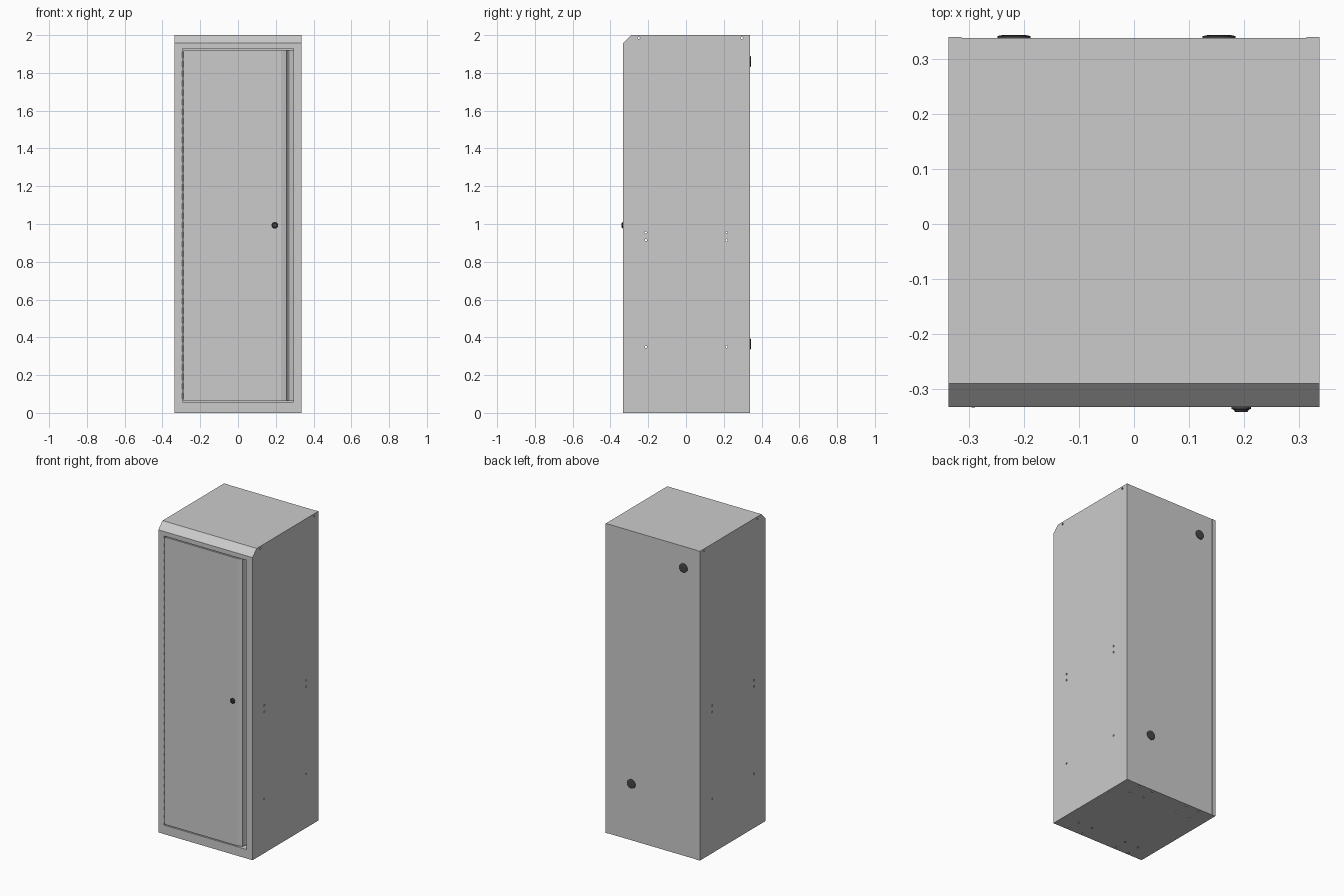
import bpy, bmesh, math
from mathutils import Matrix, Vector

if "Cube" in bpy.data.objects:
    bpy.data.objects.remove(bpy.data.objects["Cube"])

W, YF, YB = 0.337, -0.333, 0.338      # half width, front, back
T = 0.004                             # sheet thickness
OX, Z0, Z1 = 0.295, 0.058, 1.928      # door opening

dark = bpy.data.materials.new("dark_plastic")
dark.diffuse_color = (0.06, 0.06, 0.065, 1)
dark.use_nodes = True
dark.node_tree.nodes["Principled BSDF"].inputs["Base Color"].default_value = dark.diffuse_color


def finish(name, bm, mat=None):
    bmesh.ops.recalc_face_normals(bm, faces=bm.faces)
    me = bpy.data.meshes.new(name)
    bm.to_mesh(me)
    bm.free()
    ob = bpy.data.objects.new(name, me)
    bpy.context.collection.objects.link(ob)
    if mat:
        me.materials.append(mat)
    return ob


def add_box(bm, lo, hi):
    lo, hi = Vector(lo), Vector(hi)
    m = Matrix.Translation((lo + hi) / 2) @ Matrix.Diagonal((*(hi - lo), 1))
    bmesh.ops.create_cube(bm, size=1, matrix=m)


def box(name, lo, hi):
    bm = bmesh.new()
    add_box(bm, lo, hi)
    return finish(name, bm)


def add_cyl(bm, centre, axis, r, length, seg=12):
    rot = Vector((0, 0, 1)).rotation_difference(Vector(axis)).to_matrix().to_4x4()
    bmesh.ops.create_cone(bm, cap_ends=True, segments=seg, radius1=r, radius2=r,
                          depth=length, matrix=Matrix.Translation(centre) @ rot)


def extrude(name, pts, vec):
    bm = bmesh.new()
    f = bm.faces.new([bm.verts.new(p) for p in pts])
    r = bmesh.ops.extrude_face_region(bm, geom=[f])
    bmesh.ops.translate(bm, vec=vec, verts=[v for v in r["geom"] if isinstance(v, bmesh.types.BMVert)])
    return finish(name, bm)


def turned(name, profile, x, z, out, mat, seg=24):
    # profile of (radius, y) pairs spun about the y axis
    bm = bmesh.new()
    rings = []
    for r, y in profile:
        rings.append([bm.verts.new((x + r * math.cos(2 * math.pi * i / seg), y,
                                    z + r * math.sin(2 * math.pi * i / seg))) for i in range(seg)])
    for a, b in zip(rings, rings[1:]):
        for i in range(seg):
            j = (i + 1) % seg
            bm.faces.new((a[i], a[j], b[j], b[i]))
    bm.faces.new(rings[0])
    bm.faces.new(rings[-1])
    return finish(name, bm, mat)


def cut(ob, cutter):
    m = ob.modifiers.new("cut", 'BOOLEAN')
    m.operation, m.solver, m.object = 'DIFFERENCE', 'EXACT', cutter
    bpy.context.view_layer.objects.active = ob
    bpy.ops.object.modifier_apply(modifier=m.name)
    bpy.data.objects.remove(cutter)


# cabinet shell: chamfered side profile, hollowed, door opening cut
def shell_profile(x, o):
    c = o * 0.41
    return [(x, YF + o, o), (x, YB - o, o), (x, YB - o, 2 - o),
            (x, -0.290 + c, 2 - o), (x, YF + o, 1.957 - c)]


body = extrude("cabinet_body", shell_profile(-W, 0), (2 * W, 0, 0))
cut(body, extrude("hollow", shell_profile(-W + T, T), (2 * (W - T), 0, 0)))
cut(body, box("opening", (-OX, YF - 0.05, Z0), (OX, YF + 0.03, Z1)))

# fixing holes in the sides and base
bm = bmesh.new()
for s in (-1, 1):
    for y, z in ((-0.213, 0.955), (0.215, 0.955), (-0.213, 0.914), (0.215, 0.914),
                 (-0.213, 0.35), (0.215, 0.35), (-0.25, 1.985), (0.295, 1.985)):
        add_cyl(bm, (s * W, y, z), (1, 0, 0), 0.006, 0.03)
    for x in (0.127, 0.226):
        for y in (-0.318, -0.232, 0.234, 0.32):
            add_cyl(bm, (s * x, y, 0), (0, 0, 1), 0.006, 0.03)
cut(body, finish("holes", bm))

# rear corner seams
for s, n in ((-1, "left"), (1, "right")):
    a, b = sorted((s * W, s * (W - 0.023)))
    box("rear_seam_" + n, (a, YB, 0), (b, YB + 0.002, 2))

# inward lip around the opening
lip = box("door_jamb", (-OX - 0.003, YF + 0.002, Z0 - 0.003), (OX + 0.003, YF + 0.07, Z1 + 0.003))
cut(lip, box("jamb_cut", (-OX, YF - 0.1, Z0), (OX, YF + 0.2, Z1)))

# door with a folded finger grip along its free edge
outer = [(-0.288, YF), (0.228, YF), (0.257, YF + 0.010), (0.263, YF + 0.035),
         (0.272, YF + 0.046), (0.293, YF + 0.052)]
inner = [(0.293, YF + 0.056), (0.268, YF + 0.050), (0.258, YF + 0.038),
         (0.253, YF + 0.014), (0.226, YF + 0.02), (-0.288, YF + 0.02)]
extrude("door", [(x, y, 0.064) for x, y in outer + inner], (0, 0, 1.858))

# hinge pin with spaced knuckles
bm = bmesh.new()
add_cyl(bm, (-0.2925, YF + 0.003, 0.993), (0, 0, 1), 0.002, 1.85, 8)
n = 37
for i in range(n):
    add_cyl(bm, (-0.2925, YF + 0.003, 0.09 + i * 1.806 / (n - 1)), (0, 0, 1), 0.0045, 0.03, 10)
finish("hinge", bm)

# turn lock on the door
lock = turned("lock", [(0.018, YF), (0.018, -0.336), (0.014, -0.3375), (0.011, -0.342)],
              0.195, 0.993, -1, dark)
cut(lock, box("key_slot", (0.1935, -0.35, 0.986), (0.1965, -0.340, 1.0)))

# round cover plugs on the back
for name, x, z in (("upper_back_plug", -0.218, 1.86), ("lower_back_plug", 0.155, 0.365)):
    turned(name, [(0.030, YB), (0.030, 0.3415), (0.025, 0.343), (0.015, 0.344)], x, z, 1, dark)
